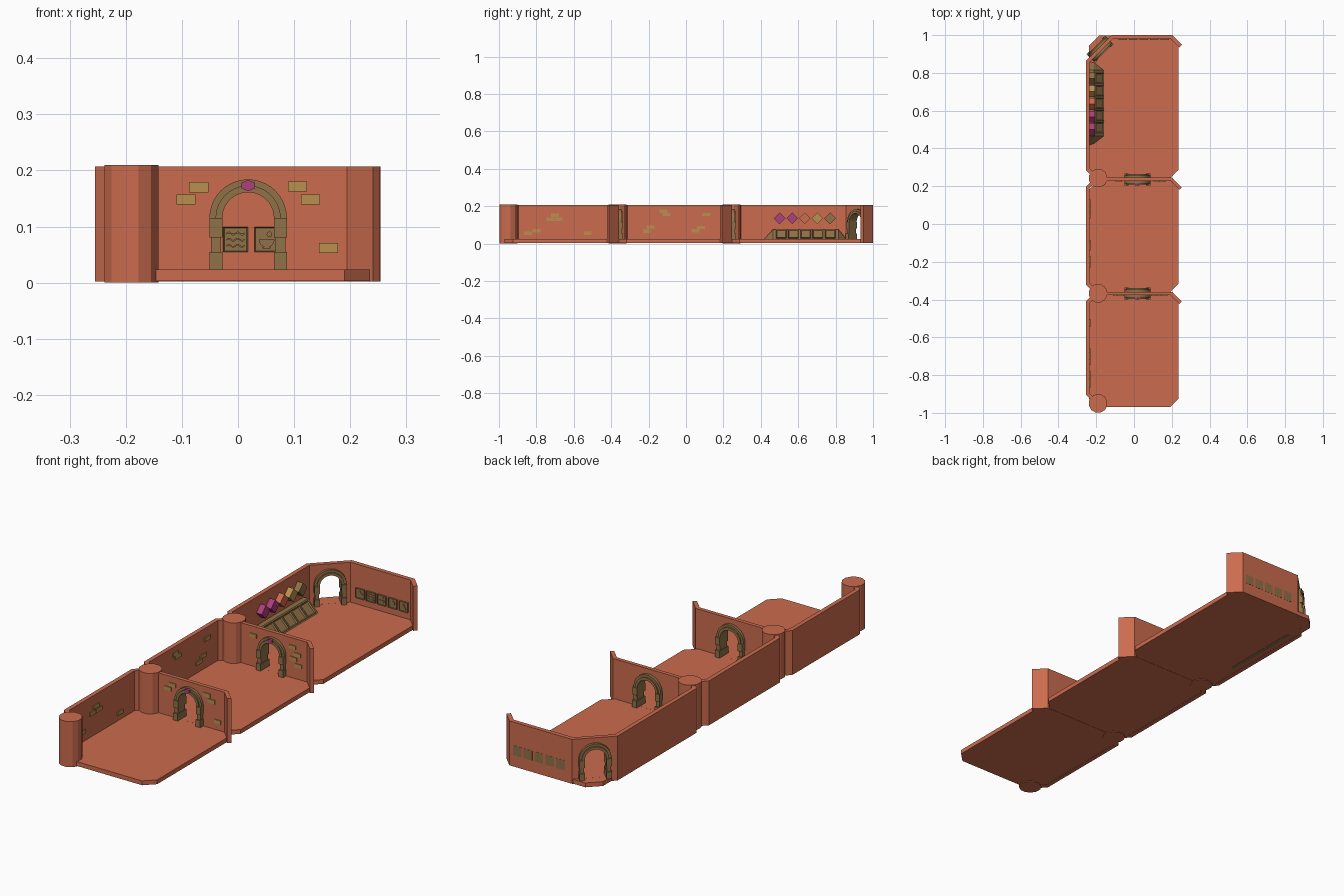
import bpy, bmesh, math
from mathutils import Matrix, Vector

if "Cube" in bpy.data.objects:
    bpy.data.objects.remove(bpy.data.objects["Cube"])


def material(name, rgb):
    m = bpy.data.materials.new(name)
    m.diffuse_color = (*rgb, 1)
    m.use_nodes = True
    m.node_tree.nodes["Principled BSDF"].inputs["Base Color"].default_value = m.diffuse_color
    return m


CLAY = material("terracotta", (0.60, 0.15, 0.075))
SAND = material("sand_brick", (0.49, 0.28, 0.08))
STONE = material("brown_stone", (0.28, 0.165, 0.065))
PINK = material("magenta", (0.42, 0.05, 0.20))


def finish(name, bm, mat, M=Matrix()):
    bmesh.ops.recalc_face_normals(bm, faces=bm.faces)
    bm.transform(M)
    me = bpy.data.meshes.new(name)
    bm.to_mesh(me)
    bm.free()
    me.materials.append(mat)
    ob = bpy.data.objects.new(name, me)
    bpy.context.collection.objects.link(ob)
    return ob


def extrude(bm, pts, offset):
    face = bm.faces.new([bm.verts.new(p) for p in pts])
    top = bmesh.ops.extrude_face_region(bm, geom=[face])["geom"]
    bmesh.ops.translate(bm, verts=[v for v in top if isinstance(v, bmesh.types.BMVert)], vec=offset)


def prism(name, pts, y0, y1, mat, M=Matrix()):
    """Upright (u, z) profile extruded through the wall; local -y faces the viewer."""
    bm = bmesh.new()
    extrude(bm, [(u, y0, z) for u, z in pts], (0, y1 - y0, 0))
    return finish(name, bm, mat, M)


def slab(name, pts, z0, z1, mat):
    """Plan (x, y) outline extruded upwards."""
    bm = bmesh.new()
    extrude(bm, [(x, y, z0) for x, y in pts], (0, 0, z1 - z0))
    return finish(name, bm, mat)


def rect(u, z, w, h):
    return [(u - w / 2, z - h / 2), (u + w / 2, z - h / 2), (u + w / 2, z + h / 2), (u - w / 2, z + h / 2)]


def arc(u, z, r, a0, a1, n):
    return [(u + r * math.cos(math.radians(a0 + (a1 - a0) * i / n)),
             z + r * math.sin(math.radians(a0 + (a1 - a0) * i / n))) for i in range(n + 1)]


def wall(name, path, t=0.02, z0=0.002, z1=0.207):
    """Mitred wall following a plan path."""
    P = [Vector(p) for p in path]
    left, right = [], []
    for i, p in enumerate(P):
        d0 = (p - P[i - 1]).normalized() if i else (P[1] - p).normalized()
        d1 = (P[i + 1] - p).normalized() if i < len(P) - 1 else d0
        n = (Vector((-d0.y, d0.x)) + Vector((-d1.y, d1.x))).normalized()
        n *= t / 2 / n.dot(Vector((-d0.y, d0.x)))
        left.append(p + n)
        right.append(p - n)
    return slab(name, [tuple(v) for v in left + right[::-1]], z0, z1, CLAY)


def cell(name, w, h, y0, y1, mat, M, rim=0.004, sink=0.003):
    """Box panel whose front has a sunken field."""
    bm = bmesh.new()
    extrude(bm, [(u, y0, z) for u, z in rect(0, 0, w, h)], (0, y1 - y0, 0))
    bmesh.ops.recalc_face_normals(bm, faces=bm.faces)
    front = min(bm.faces, key=lambda f: f.calc_center_median().y)
    bmesh.ops.inset_region(bm, faces=[front], thickness=rim, depth=0)
    bmesh.ops.translate(bm, verts=front.verts, vec=(0, sink, 0))
    return finish(name, bm, mat, M)


SPRING = 0.115


def archway(name, wall_ob, M, gem):
    """Cut the opening, then add rings, piers and keystone."""
    cut = prism("cutter", [(0.05, 0.0232), *arc(0, SPRING, 0.05, 0, 180, 20), (-0.05, 0.0232)], -0.1, 0.1, CLAY, M)
    cut.hide_render = True
    mod = wall_ob.modifiers.new("opening", 'BOOLEAN')
    mod.object, mod.operation, mod.solver = cut, 'DIFFERENCE', 'EXACT'
    bpy.context.view_layer.objects.active = wall_ob
    bpy.ops.object.modifier_apply(modifier=mod.name)
    bpy.data.objects.remove(cut)
    for part, r0, r1, d in (("outer", 0.057, 0.069, 0.022), ("inner", 0.046, 0.058, 0.028)):
        ring = arc(0, SPRING, r1, 0, 180, 20) + arc(0, SPRING, r0, 180, 0, 20)
        prism(f"{name}_{part}_ring", ring, -d, d, STONE, M)
    for s in (-1, 1):
        for part, z0, z1, w, d in (("base", 0.023, 0.055, 0.023, 0.032), ("shaft", 0.055, 0.082, 0.018, 0.026),
                                   ("capital", 0.08, 0.115, 0.023, 0.031)):
            prism(f"{name}_{part}", rect(s * 0.0575, (z0 + z1) / 2, w, z1 - z0), -d, d, STONE, M)
    if gem:
        prism(f"{name}_gem", [(-0.012, 0.168), (0, 0.163), (0.012, 0.168), (0.012, 0.178), (0, 0.183),
                              (-0.012, 0.178)], -0.032, -0.02, PINK, M)


# Floors with clipped corners
def floor(name, y0, y1, c=0.045):
    slab(name, [(-0.19, y0), (0.19, y0), (0.235, y0 + c), (0.235, y1 - c), (0.19, y1),
                (-0.185, y1), (-0.238, y1 - c - 0.008), (-0.238, y0 + c)], 0.003, 0.023, CLAY)


floor("front_floor", -0.97, -0.368)
floor("middle_floor", -0.362, 0.235)
floor("back_floor", 0.242, 0.998)

# Round corner columns
for i, y in enumerate((-0.95, -0.367, 0.243)):
    slab(f"column_{i + 1}", arc(-0.19, y, 0.05, 15, 345, 11), 0, 0.21, CLAY)

# Left walls, turning in to the columns
wall("front_left_wall", [(-0.2, -0.945), (-0.245, -0.9), (-0.245, -0.415), (-0.2, -0.37)])
wall("middle_left_wall", [(-0.2, -0.362), (-0.245, -0.317), (-0.245, 0.193), (-0.2, 0.238)])

# Back room wall: left side, diagonal corner, rear and clipped end
rear = wall("back_room_wall", [(-0.2, 0.245), (-0.245, 0.29), (-0.245, 0.86), (-0.115, 0.99),
                               (0.198, 0.99), (0.247, 0.941)])
archway("corner_arch", rear, Matrix.Translation((-0.18, 0.925, 0)) @ Matrix.Rotation(math.pi / 4, 4, 'Z'), False)

# Cross walls with archways and loose bricks
CROSS = {
    "front": (-0.368, [(-0.07, 0.17), (-0.093, 0.148), (0.106, 0.171), (0.129, 0.148), (0.161, 0.062)]),
    "middle": (0.236, [(-0.08, 0.165), (0.12, 0.165), (0.145, 0.135), (0.125, 0.112), (0.15, 0.085)]),
}
for name, (y, bricks) in CROSS.items():
    ob = wall(f"{name}_cross_wall", [(-0.19, y), (0.198, y), (0.247, y - 0.049)], 0.018)
    archway(f"{name}_arch", ob, Matrix.Translation((0.018, y, 0)), True)
    for u, z in bricks:
        prism(f"{name}_wall_brick", rect(u, z, 0.034, 0.018), y - 0.013, y - 0.005, SAND)

# Bricks on the left walls (u runs along world y)
SIDE = Matrix.Translation((-0.235, 0, 0)) @ Matrix.Rotation(math.pi / 2, 4, 'Z')
for u, z in ((-0.70, 0.152), (-0.725, 0.13), (-0.68, 0.13), (-0.80, 0.068), (-0.845, 0.055), (-0.525, 0.056),
             (-0.12, 0.172), (-0.105, 0.155), (0.11, 0.155), (-0.19, 0.088), (-0.21, 0.066),
             (0.05, 0.068), (0.08, 0.086)):
    prism("side_wall_brick", rect(u, z, 0.042, 0.018), -0.004, 0.003, SAND, SIDE)

# Row of diamonds
for i, mat in enumerate((PINK, PINK, CLAY, SAND, STONE)):
    u = 0.5 + i * 0.0675
    prism(f"diamond_{i + 1}", [(u - 0.031, 0.135), (u, 0.104), (u + 0.031, 0.135), (u, 0.166)],
          -0.028, 0.003, mat, SIDE)

# Sloping desk with five sunken trays
bm = bmesh.new()
for p in ((-0.236, 0.417, 0.022), (-0.236, 0.86, 0.022), (-0.212, 0.425, 0.022), (-0.212, 0.855, 0.022),
          (-0.16, 0.465, 0.022), (-0.16, 0.815, 0.022), (-0.212, 0.465, 0.076), (-0.212, 0.815, 0.076),
          (-0.236, 0.465, 0.076), (-0.236, 0.815, 0.076)):
    bm.verts.new(p)
bmesh.ops.convex_hull(bm, input=bm.verts)
finish("desk", bm, STONE)
TILT = Matrix.Rotation(math.pi / 2, 4, 'Z') @ Matrix.Rotation(-math.atan2(0.052, 0.054), 4, 'X')
for i in range(5):
    cell(f"desk_tray_{i + 1}", 0.056, 0.062, -0.007, 0.004, STONE,
         Matrix.Translation((-0.186, 0.509 + i * 0.0655, 0.049)) @ TILT, 0.007, 0.005)
slab("desk_underside", [(-0.215, 0.43), (-0.195, 0.45), (-0.195, 0.83), (-0.215, 0.85)], 0.002, 0.01, STONE)


# Relief panels set through the rear wall
def wave(z):
    us = [-0.016 + 0.032 * i / 12 for i in range(13)]
    f = [(u, z + 0.002 * math.sin(u * 400)) for u in us]
    return f + [(u, v + 0.003) for u, v in f[::-1]]


RELIEFS = [
    [[(-0.013, 0), (0, -0.013), (0.013, 0), (0, 0.013)]],
    [wave(-0.013), wave(-0.002), wave(0.009)],
    [arc(0, 0, 0.014, 180, 360, 10), rect(0, -0.015, 0.014, 0.003), arc(0.005, 0.009, 0.005, 0, 324, 9)],
    [arc(0, 0, 0.012, 0, 330, 11)],
    [[(-0.014, -0.011), (0.014, -0.011), (0, 0.013)]],
]
for i, shapes in enumerate(RELIEFS):
    M = Matrix.Translation((-0.06 + i * 0.0555, 0.98, 0.077))  @ Matrix()
    cell(f"rear_panel_{i + 1}", 0.044, 0.045, -0.007, 0.0208, STONE, M, 0.003)
    for pts in shapes:
        prism(f"rear_relief_{i + 1}", pts, -0.007, -0.002, STONE, M)
